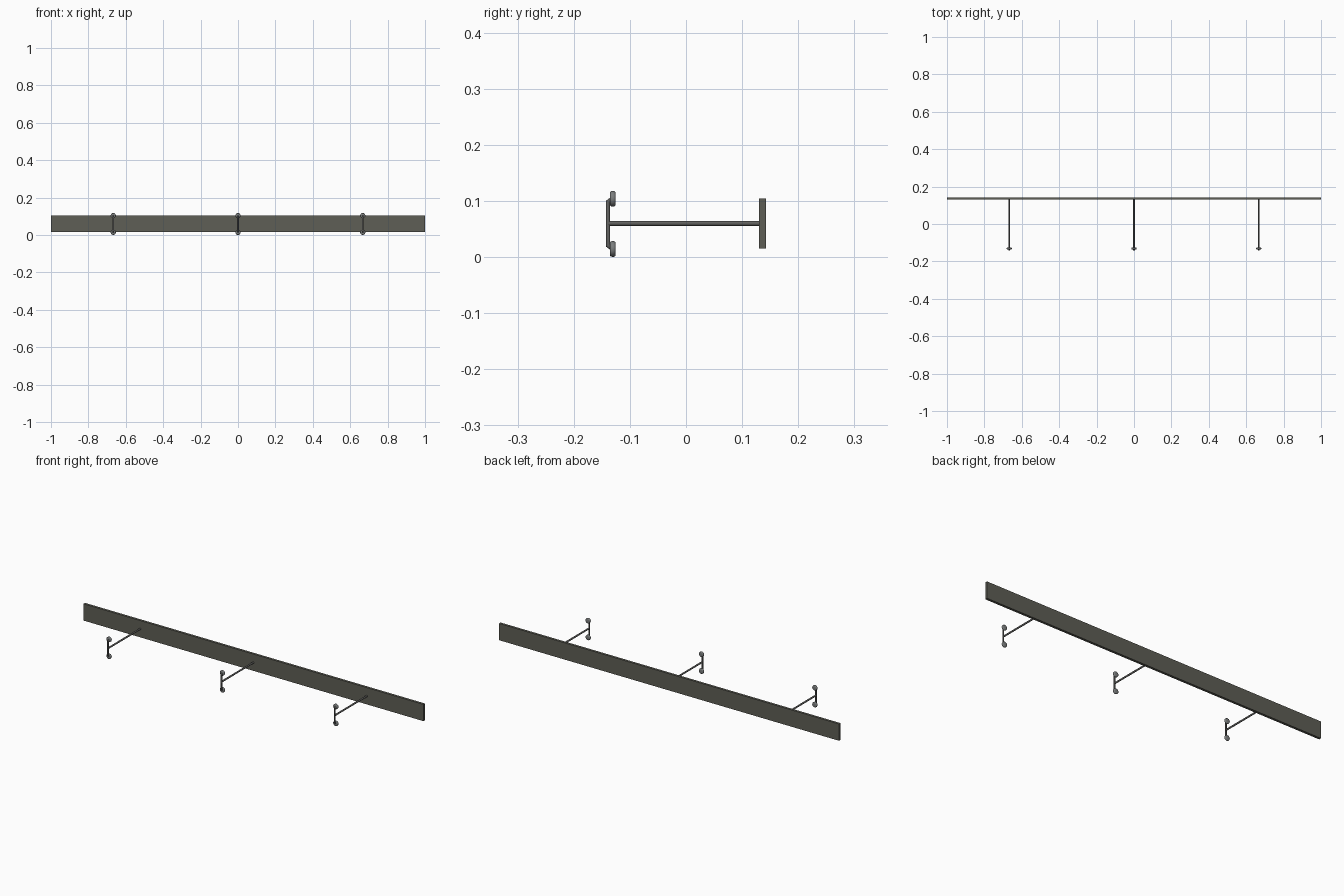
import bpy, math
from mathutils import Vector

if "Cube" in bpy.data.objects:
    bpy.data.objects.remove(bpy.data.objects["Cube"])


def material(name, rgb):
    m = bpy.data.materials.new(name)
    m.diffuse_color = (*rgb, 1)
    m.use_nodes = True
    m.node_tree.nodes["Principled BSDF"].inputs["Base Color"].default_value = m.diffuse_color
    return m


bronze = material("dark bronze", (0.112, 0.112, 0.092))
steel = material("dark steel", (0.12, 0.12, 0.115))
pad_grey = material("pad grey", (0.20, 0.21, 0.21))


def finish(obj, name, mat, smooth=True):
    obj.name = name
    obj.data.materials.clear()
    obj.data.materials.append(mat)
    if smooth:
        bpy.ops.object.select_all(action='DESELECT')
        obj.select_set(True)
        bpy.context.view_layer.objects.active = obj
        bpy.ops.object.shade_smooth_by_angle(angle=math.radians(35))
    return obj


def tube(name, points, radius, mat):
    """Round rod swept along a path, turned into a mesh."""
    cu = bpy.data.curves.new(name, 'CURVE')
    cu.dimensions = '3D'
    cu.bevel_depth = radius
    cu.bevel_resolution = 4
    cu.use_fill_caps = True
    sp = cu.splines.new('POLY')
    sp.points.add(len(points) - 1)
    for p, co in zip(sp.points, points):
        p.co = (*co, 1)
    obj = bpy.data.objects.new(name, cu)
    bpy.context.collection.objects.link(obj)
    bpy.ops.object.select_all(action='DESELECT')
    obj.select_set(True)
    bpy.context.view_layer.objects.active = obj
    bpy.ops.object.convert(target='MESH')
    return finish(bpy.context.view_layer.objects.active, name, mat)


def pad(name, x, y, z, mat):
    """Small round disc with a rounded rim, facing the rail."""
    bpy.ops.mesh.primitive_cylinder_add(vertices=24, radius=0.014, depth=0.0105,
                                        location=(x, y, z), rotation=(math.pi / 2, 0, 0))
    obj = bpy.context.object
    bev = obj.modifiers.new("rounded rim", 'BEVEL')
    bev.width = 0.004
    bev.segments = 3
    bev.limit_method = 'ANGLE'
    bpy.ops.object.modifier_apply(modifier=bev.name)
    return finish(obj, name, mat)


# long flat rail
bpy.ops.mesh.primitive_cube_add(size=1, location=(0, 0.1365, 0.06))
rail = bpy.context.object
rail.scale = (2, 0.013, 0.089)
bpy.ops.object.transform_apply(location=False, rotation=False, scale=True)
finish(rail, "rail", bronze, smooth=False)

# three brackets: arm, cross bar with bent ends, two pads
R = 0.0045
for i, x in enumerate((-0.667, 0, 0.667), 1):
    tube(f"arm_{i}", [(x, -0.139, 0.06), (x, 0.132, 0.06)], R, steel)
    tube(f"cross_bar_{i}", [(x, -0.131, 0.1035), (x, -0.139, 0.098),
                            (x, -0.139, 0.021), (x, -0.131, 0.0155)], R, steel)
    for side, z in (("upper", 0.104), ("lower", 0.0145)):
        pad(f"{side}_pad_{i}", x, -0.1305, z, pad_grey)
